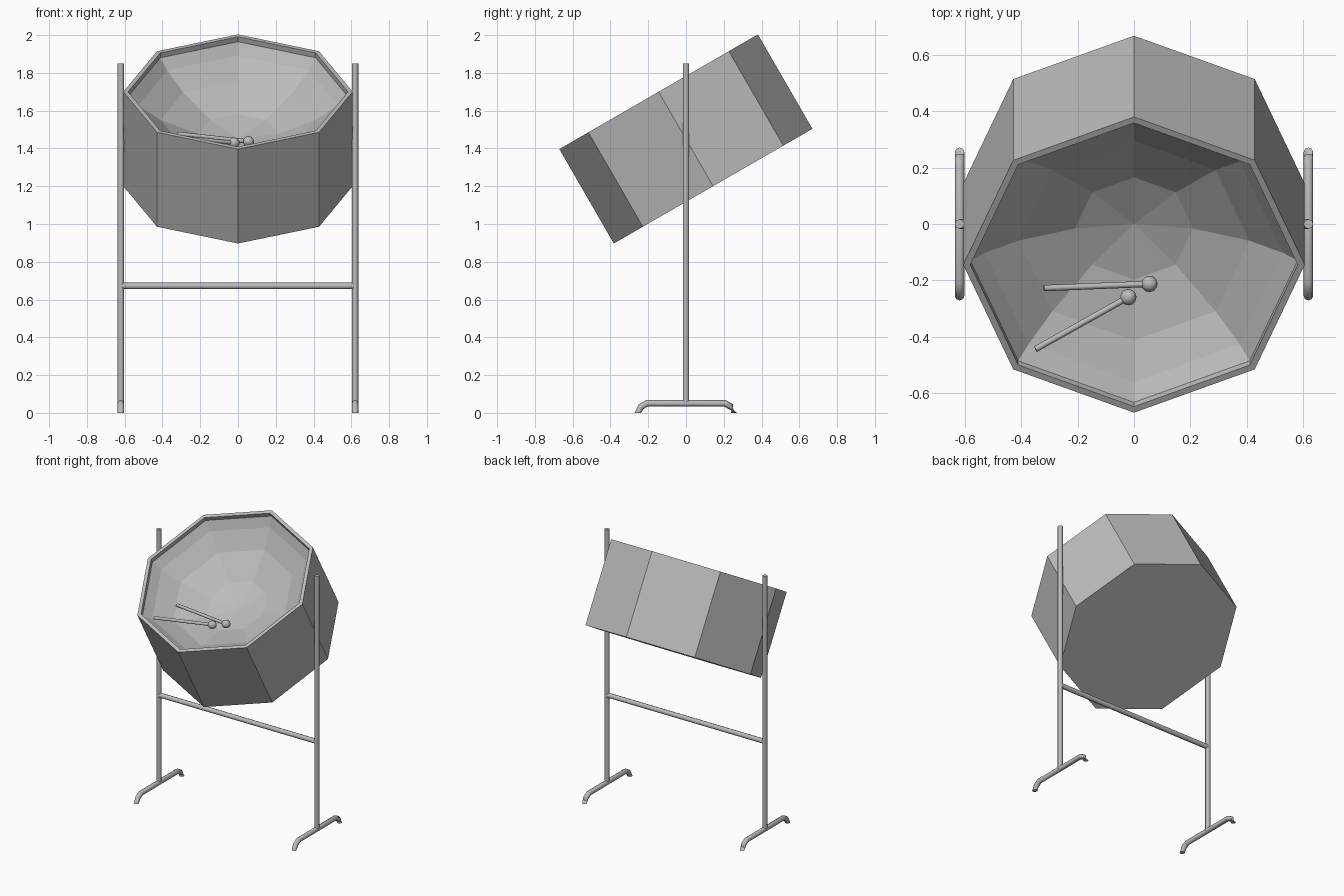
import bpy, bmesh
from math import sin, cos, pi, radians
from mathutils import Vector, Matrix

cube = bpy.data.objects.get("Cube")
if cube:
    bpy.data.objects.remove(cube, do_unlink=True)


def make_material(name, value):
    mat = bpy.data.materials.new(name)
    mat.use_nodes = True
    colour = (value, value, value, 1)
    mat.diffuse_color = colour
    mat.node_tree.nodes["Principled BSDF"].inputs["Base Color"].default_value = colour
    return mat


GREY = make_material("plain grey", 0.5)


def finish(name, bm, smooth=False):
    bmesh.ops.recalc_face_normals(bm, faces=bm.faces)
    mesh = bpy.data.meshes.new(name)
    bm.to_mesh(mesh)
    bm.free()
    mesh.materials.append(GREY)
    obj = bpy.data.objects.new(name, mesh)
    bpy.context.collection.objects.link(obj)
    for poly in mesh.polygons:
        poly.use_smooth = smooth and len(poly.vertices) < 5
    return obj


def skin(bm, rings):
    """Join consecutive vertex rings with quads."""
    for a, b in zip(rings, rings[1:]):
        n = len(a)
        for i in range(n):
            j = (i + 1) % n
            bm.faces.new((a[i], a[j], b[j], b[i]))


def rod(bm, start, end, radius, sides=8):
    start, end = Vector(start), Vector(end)
    axis = end - start
    matrix = Matrix.Translation((start + end) / 2) @ axis.to_track_quat("Z", "Y").to_matrix().to_4x4()
    bmesh.ops.create_cone(bm, cap_ends=True, segments=sides, radius1=radius,
                          radius2=radius, depth=axis.length, matrix=matrix)


# Octagonal drum: (radius, height) from the base, over the rim, into the bowl
SIDES = 8
profile = [(0.607, -0.577), (0.607, 0), (0.582, 0), (0.582, -0.03),
           (0.53, -0.085), (0.41, -0.172), (0.21, -0.258)]
bm = bmesh.new()
rings = [[bm.verts.new((r * cos(2 * pi * i / SIDES), r * sin(2 * pi * i / SIDES), h))
          for i in range(SIDES)] for r, h in profile]
skin(bm, rings)
bm.faces.new(rings[0])
centre = bm.verts.new((0, 0, -0.29))
for i in range(SIDES):
    bm.faces.new((rings[-1][i], rings[-1][(i + 1) % SIDES], centre))
drum = finish("drum_shell_and_bowl", bm)
drum.matrix_world = Matrix.Translation((0, -0.145, 1.70)) @ Matrix.Rotation(radians(30), 4, "X")

# Upright poles and bent feet, one of each per side
TUBE = 0.017
half = [(0.255, 0), (0.237, 0.033), (0.206, 0.051)]
path = [Vector((0, -y, z)) for y, z in half] + [Vector((0, y, z)) for y, z in reversed(half)]
for side, x in (("left", 0.62), ("right", -0.62)):
    bm = bmesh.new()
    rod(bm, (x, 0, 0.045), (x, 0, 1.85), TUBE)
    finish(side + "_pole", bm, True)

    bm = bmesh.new()
    rings = []
    for k, p in enumerate(path):
        if 0 < k < len(path) - 1:
            before = (p - path[k - 1]).normalized()
            after = (path[k + 1] - p).normalized()
            tangent = (before + after).normalized()
            across = Vector((0, -tangent.z, tangent.y)) / tangent.dot(after)
        else:
            # ends are cut level with the floor
            across = Vector((0, -1, 0))
        rings.append([bm.verts.new(p + TUBE * (Vector((cos(a), 0, 0)) + sin(a) * across) + Vector((x, 0, 0)))
                      for a in (2 * pi * i / 8 for i in range(8))])
    skin(bm, rings)
    bm.faces.new(rings[0])
    bm.faces.new(rings[-1])
    finish(side + "_foot", bm, True)

# Crossbar between the poles
bm = bmesh.new()
rod(bm, (-0.62, 0, 0.672), (0.62, 0, 0.672), TUBE)
finish("crossbar", bm, True)

# Two mallets resting in the bowl
mallets = {"back_mallet": ((-0.32, -0.228, 1.478), (0.055, -0.213, 1.437)),
           "front_mallet": ((-0.35, -0.445, 1.462), (-0.02, -0.26, 1.43))}
for name, (grip, head) in mallets.items():
    bm = bmesh.new()
    rod(bm, grip, head, 0.011)
    finish(name + "_stick", bm, True)
    bm = bmesh.new()
    aim = (Vector(head) - Vector(grip)).to_track_quat("Z", "Y").to_matrix().to_4x4()
    bmesh.ops.create_uvsphere(bm, u_segments=8, v_segments=6, radius=0.029,
                              matrix=Matrix.Translation(head) @ aim)
    finish(name + "_head", bm, True)
